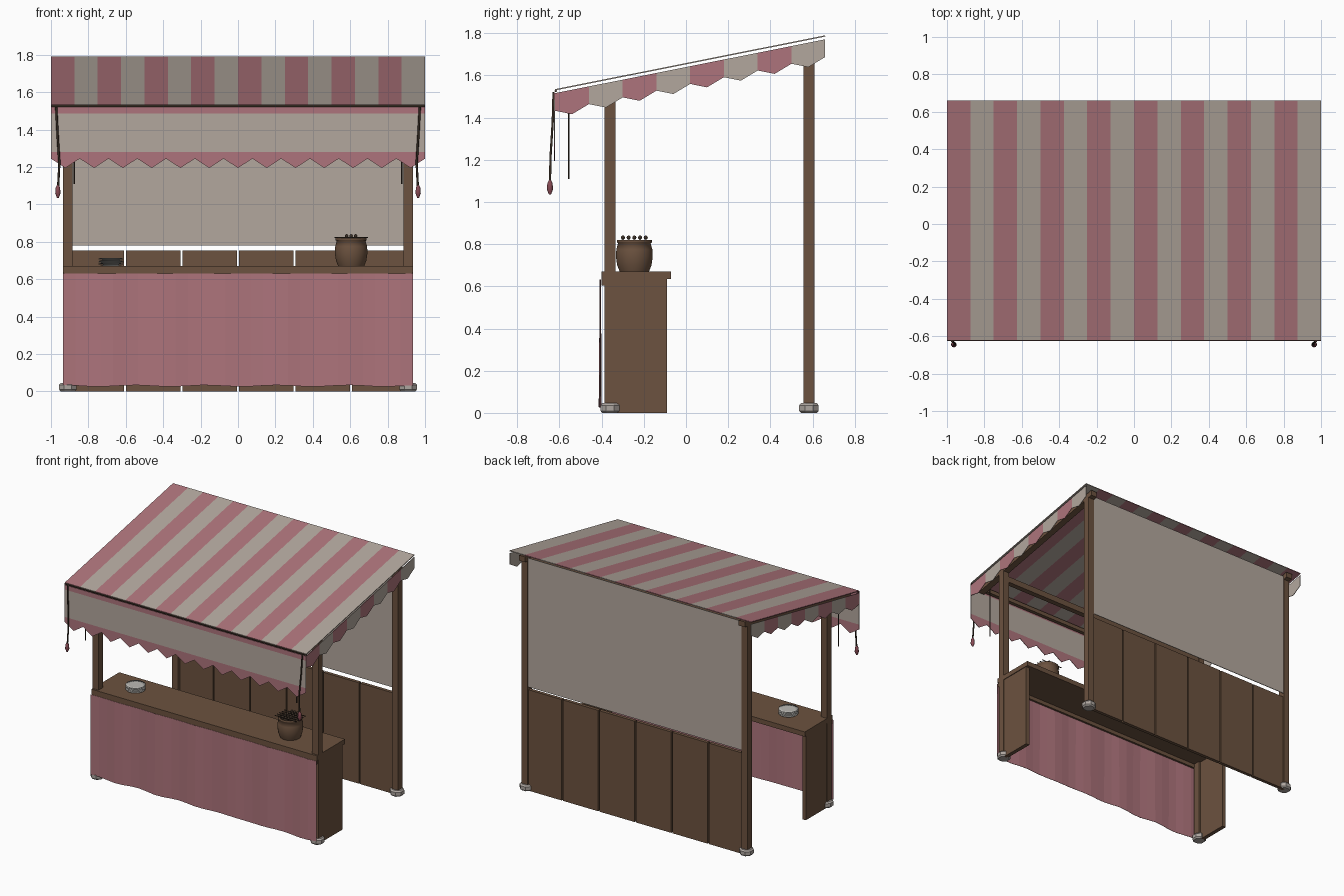
import bpy, bmesh, math
from mathutils import Vector

if "Cube" in bpy.data.objects:
    bpy.data.objects.remove(bpy.data.objects["Cube"], do_unlink=True)


def material(name, rgb):
    m = bpy.data.materials.new(name)
    m.use_nodes = True
    m.diffuse_color = (*rgb, 1)
    m.node_tree.nodes["Principled BSDF"].inputs["Base Color"].default_value = (*rgb, 1)
    return m


PINK = material("faded pink cloth", (0.42, 0.175, 0.20))
CREAM = material("cream cloth", (0.45, 0.39, 0.34))
WOOD = material("brown wood", (0.15, 0.085, 0.05))
DARK = material("dark wood", (0.045, 0.03, 0.02))
STONE = material("pale stone", (0.42, 0.38, 0.35))
CHINA = material("plate white", (0.5, 0.49, 0.46))
TASSEL = material("tassel red", (0.25, 0.07, 0.09))


def build(name, verts, faces, mats, index=None, thick=0):
    me = bpy.data.meshes.new(name)
    me.from_pydata(verts, [], faces)
    for m in mats:
        me.materials.append(m)
    for p in me.polygons:
        p.material_index = index[p.index] if index else 0
    ob = bpy.data.objects.new(name, me)
    bpy.context.collection.objects.link(ob)
    if thick:
        mod = ob.modifiers.new("thickness", "SOLIDIFY")
        mod.thickness, mod.offset = thick, 0
    return ob


def box(name, x, y, z, mat, lift=0):
    """Box from ranges; lift raises the back end to follow the roof slope."""
    v = [(a, b, c + lift * j) for a in x for j, b in enumerate(y) for c in z]
    f = [(0, 1, 3, 2), (4, 6, 7, 5), (0, 4, 5, 1), (2, 3, 7, 6), (0, 2, 6, 4), (1, 5, 7, 3)]
    return build(name, v, f, [mat])


def lathe(name, profile, centre, mat, n=24, smooth=True):
    """Spin (radius, height) points round a vertical axis and cap both ends."""
    cx, cy, cz = centre
    v, f = [], []
    for r, h in profile:
        v += [(cx + r * math.cos(math.tau * (i + .5) / n),
               cy + r * math.sin(math.tau * (i + .5) / n), cz + h) for i in range(n)]
    for k in range(len(profile) - 1):
        for i in range(n):
            j = (i + 1) % n
            f.append((k * n + i, k * n + j, k * n + n + j, k * n + n + i))
    f += [tuple(reversed(range(n))), tuple(range(len(v) - n, len(v)))]
    ob = build(name, v, f, [mat])
    if smooth:
        for p in ob.data.polygons:
            p.use_smooth = len(p.vertices) == 4
    return ob


def tube(name, points, radius, mat):
    cu = bpy.data.curves.new(name, "CURVE")
    cu.dimensions, cu.bevel_depth, cu.bevel_resolution = "3D", radius, 1
    cu.use_fill_caps = True
    sp = cu.splines.new("POLY")
    sp.points.add(len(points) - 1)
    for p, co in zip(sp.points, points):
        p.co = (*co, 1)
    cu.materials.append(mat)
    ob = bpy.data.objects.new(name, cu)
    bpy.context.collection.objects.link(ob)


FRONT, BACK = -0.62, 0.66


def roof_z(y):
    return 1.532 + 0.255 * (y - FRONT) / (BACK - FRONT)


# Striped sloping canopy
n = 16
verts = [(-1 + 2 * i / n, y, roof_z(y)) for i in range(n + 1) for y in (FRONT, BACK)]
faces = [(2 * i, 2 * i + 2, 2 * i + 3, 2 * i + 1) for i in range(n)]
build("canopy", verts, faces, [PINK, CREAM], [i % 2 for i in range(n)], 0.006)

# Side valances, one pointed flap per stripe
for side, s in (("left", 1), ("right", -1)):
    verts, faces = [], []
    n, w = 8, (BACK - FRONT) / 8
    for i in range(n):
        y = FRONT + i * w
        flap = [(y, .016), (y, .1), (y + w / 2, .132), (y + w, .1), (y + w, .016)]
        verts += [(s * .997, a, roof_z(a) - d) for a, d in flap]
        faces.append(tuple(range(5 * i, 5 * i + 5)))
    build(side + "_valance", verts, faces, [PINK, CREAM], [i % 2 for i in range(n)], 0.004)

# Front valance: pink hem, cream field, pink zigzag border
n = 26
verts, faces, index = [], [], []
for i in range(n + 1):
    x = -1 + 2 * i / n
    verts += [(x, FRONT - .003, z) for z in (1.52, 1.485, 1.28, 1.195 if i % 2 else 1.245)]
    if i < n:
        for k in range(3):
            a = 4 * i + k
            faces.append((a, a + 1, a + 5, a + 4))
            index.append(k % 2)
build("front_valance", verts, faces, [PINK, CREAM], index, 0.004)

# Posts, stone feet and rafters on both sides
foot = [(.04, 0), (.05, .01), (.05, .036), (.04, .046)]
for side, s in (("left", 1), ("right", -1)):
    xs = sorted((s * .885, s * .935))
    for place, y, top in (("front", -.36, 1.56), ("back", .583, 1.745)):
        box(f"{side}_{place}_post", xs, (y - .026, y + .026), (.02, top), WOOD)
        lathe(f"{side}_{place}_foot", foot, (s * .91, y, 0), STONE, 8, False)
    box(side + "_rafter", xs, (-.612, .64), (1.475, 1.515), WOOD, .25)
    # Hanging rope with tassel, and inner cord
    tube(side + "_rope", [(s * .972, -.628, 1.52), (s * .965, -.632, 1.38),
                          (s * .955, -.642, 1.22), (s * .962, -.645, 1.09)], .006, DARK)
    lathe(side + "_tassel", [(.004, .07), (.012, .055), (.015, .025), (.005, 0)][::-1],
          (s * .963, -.645, 1.035), TASSEL, 10)
    tube(side + "_cord", [(s * .875, -.555, 1.5), (s * .875, -.555, 1.11)], .004, DARK)
    # Counter end panel
    box(side + "_counter_panel", sorted((s * .9, s * .93)), (-.335, -.09), (0, .636), WOOD)

# Cross beams and the thin front rod
box("front_beam", (-.89, .89), (-.38, -.34), (1.46, 1.505), WOOD)
box("back_beam", (-.89, .89), (.565, .595), (1.69, 1.735), WOOD)
box("awning_bar", (-.93, .93), (-.612, -.585), (1.49, 1.52), WOOD)
tube("front_rod", [(-1, -.618, 1.526), (1, -.618, 1.526)], .006, DARK)

# Counter
box("counter_top", (-.935, .935), (-.4, -.07), (.634, .67), WOOD)
box("counter_apron", (-.93, .93), (-.4, -.385), (.605, .634), WOOD)

# Counter cloth with soft folds that deepen toward the hem
n = 28
verts, faces = [], []
for i in range(n + 1):
    x = -.935 + 1.87 * i / n
    fold = math.sin(i * 1.35)
    verts += [(x, -.406 + .002 * fold, .632), (x, -.407 + .006 * fold, .03 + .004 * math.cos(i * 1.1))]
    if i < n:
        faces.append((2 * i, 2 * i + 1, 2 * i + 3, 2 * i + 2))
build("counter_cloth", verts, faces, [PINK], None, 0.002)

# Back wall planks and the cloth above them
for i in range(6):
    x = -.907 + i * .3023
    box(f"back_plank_{i + 1}", (x + .005, x + .2975), (.575, .6), (0, .755), WOOD)
box("back_cloth", (-.89, .89), (.603, .608), (.78, 1.745), CREAM)

# Stack of plates
plate = [(.035, 0), (.066, .007), (.068, .01), (.04, .006)]
for i in range(5):
    lathe(f"plate_{i + 1}", plate, (-.68, -.24, .67 + i * .0085), CHINA, 20)

# Pot with a dark filling and skewers laid across its rim
px, py = .605, -.245
lathe("pot", [(.07, 0), (.082, .03), (.088, .07), (.086, .105), (.078, .135), (.084, .138),
              (.084, .15), (.074, .15), (.074, .135)], (px, py, .67), WOOD)
lathe("pot_filling", [(.073, 0), (.073, .004)], (px, py, .804), DARK)
ball = [(.002, -.01), (.007, -.007), (.01, 0), (.007, .007), (.002, .01)]
for i in range(5):
    y = py + (i - 2) * .027
    tube(f"skewer_{i + 1}", [(px - .09, y, .823), (px + .09, y, .823)], .003, DARK)
    for k in range(3):
        lathe(f"skewer_{i + 1}_ball_{k + 1}", ball, (px + (k - 1) * .024, y, .831), DARK, 10)
